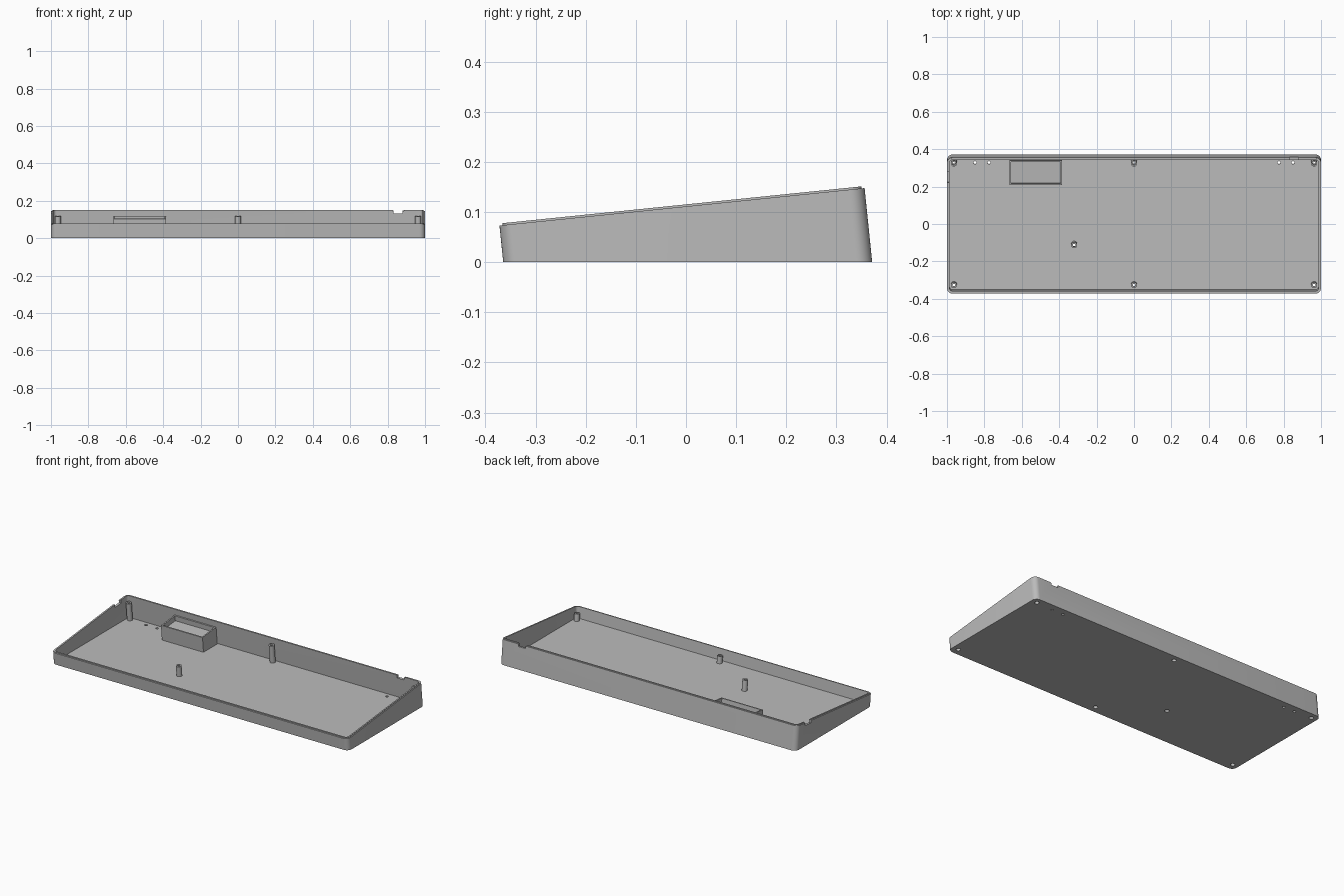
import bpy, bmesh, math
from mathutils import Vector

if "Cube" in bpy.data.objects:
    bpy.data.objects.remove(bpy.data.objects["Cube"], do_unlink=True)

# Tilted working frame: u runs back along the sloping rim, w is square to it
TILT = math.radians(5.85)
S, C = math.sin(TILT), math.cos(TILT)
FRONT_Y, FRONT_Z = -0.372, 0.073
LENGTH, WALL, FLOOR = 0.732, 0.014, 0.01
LIP_INSET, LIP = 0.006, 0.004

grey = bpy.data.materials.new("plain grey")
grey.use_nodes = True
grey.diffuse_color = (0.5, 0.5, 0.5, 1)
bsdf = next(n for n in grey.node_tree.nodes if n.type == "BSDF_PRINCIPLED")
bsdf.inputs["Base Color"].default_value = (0.5, 0.5, 0.5, 1)


def at_depth(outline, w):
    """Outline at a fixed distance from the rim plane."""
    return [Vector((x, FRONT_Y + u * C - w * S, FRONT_Z + u * S + w * C)) for x, u in outline]


def at_height(outline, z):
    """Outline carried along w until it meets a level plane."""
    return [at_depth([(x, u)], (z - FRONT_Z - u * S) / C)[0] for x, u in outline]


def rect(x0, x1, u0, u1, inset=0.0):
    return [(x0 + inset, u0 + inset), (x1 - inset, u0 + inset),
            (x1 - inset, u1 - inset), (x0 + inset, u1 - inset)]


def rounded(inset, steps=8):
    """Case outline with rounded corners, moved inwards."""
    r = 0.03 - inset
    corners = rect(-1, 1, 0, LENGTH, inset + r)
    points = []
    for i, (x, u) in enumerate(corners):
        for k in range(steps + 1):
            a = math.pi * (1 + i / 2 + k / steps / 2)
            points.append((x + r * math.cos(a), u + r * math.sin(a)))
    return points


def circle(x, u, r, n=24):
    return [(x + r * math.cos(math.tau * k / n), u + r * math.sin(math.tau * k / n))
            for k in range(n)]


def loft(name, loops, closed=False):
    """Skin a run of loops, capping the ends or closing it on itself."""
    bm = bmesh.new()
    rings = [[bm.verts.new(p) for p in loop] for loop in loops]
    pairs = list(zip(rings, rings[1:]))
    if closed:
        pairs.append((rings[-1], rings[0]))
    else:
        bm.faces.new(rings[0])
        bm.faces.new(rings[-1])
    for a, b in pairs:
        n = len(a)
        for i in range(n):
            j = (i + 1) % n
            bm.faces.new((a[i], a[j], b[j], b[i]))
    bmesh.ops.recalc_face_normals(bm, faces=bm.faces)
    mesh = bpy.data.meshes.new(name)
    bm.to_mesh(mesh)
    bm.free()
    mesh.materials.append(grey)
    obj = bpy.data.objects.new(name, mesh)
    bpy.context.collection.objects.link(obj)
    return obj


def smooth(obj):
    bpy.ops.object.select_all(action="DESELECT")
    obj.select_set(True)
    bpy.context.view_layer.objects.active = obj
    bpy.ops.object.shade_smooth_by_angle(angle=math.radians(30))


# Open tray with a raised inner lip
case = loft("case_tray", [
    at_height(rounded(0), 0),
    at_depth(rounded(0), 0),
    at_depth(rounded(LIP_INSET), 0),
    at_depth(rounded(LIP_INSET), LIP),
    at_depth(rounded(WALL), LIP),
    at_height(rounded(WALL), FLOOR),
])

# Screw posts with a through hole and a wider bore underneath
posts = [(x, u) for x in (-0.963, 0, 0.963) for u in (0.042, LENGTH - 0.036)]
posts.append((-0.32, 0.257))
POST_R, HOLE_R, BORE_R, POST_TOP = 0.016, 0.008, 0.0125, -0.026
for i, (x, u) in enumerate(posts):
    smooth(loft(f"screw_post_{i + 1}", [
        at_height(circle(x, u, POST_R), FLOOR),
        at_depth(circle(x, u, POST_R), POST_TOP),
        at_depth(circle(x, u, HOLE_R), POST_TOP),
        at_depth(circle(x, u, HOLE_R), POST_TOP - 0.02),
        at_depth(circle(x, u, BORE_R), POST_TOP - 0.02),
        at_height(circle(x, u, BORE_R), FLOOR),
    ], closed=True))

# Recessed box against the back wall
box = (-0.665, -0.385, 0.58, 0.712)
loft("recessed_box", [
    at_height(rect(*box), FLOOR),
    at_depth(rect(*box), -0.029),
    at_depth(rect(*box, 0.008), -0.029),
    at_depth(rect(*box, 0.008), -0.06),
])

# Cutters: screw bores, small floor holes, cable notches
cutters = [[at_height(circle(x, u, BORE_R), z) for z in (-0.02, 0.02)] for x, u in posts]
for x in (-0.85, -0.775, 0.775, 0.85):
    cutters.append([at_height(circle(x, 0.69, 0.008, 16), z) for z in (-0.02, 0.02)])
back = (LENGTH - 0.025, LENGTH + 0.02)
for area, depth in (((0.832, 0.88, *back), -0.015),
                    ((0.825, 0.888, *back), -0.0005),
                    ((-1.02, -0.975, 0.597, 0.655), -0.015)):
    cutters.append([at_depth(rect(*area), w) for w in (depth, 0.03)])

for loops in cutters:
    cutter = loft("cutter", loops)
    cutter.hide_render = True
    mod = case.modifiers.new("cut", "BOOLEAN")
    mod.operation = "DIFFERENCE"
    mod.solver = "EXACT"
    mod.object = cutter
    bpy.context.view_layer.objects.active = case
    bpy.ops.object.modifier_apply(modifier=mod.name)
    bpy.data.objects.remove(cutter, do_unlink=True)
smooth(case)
